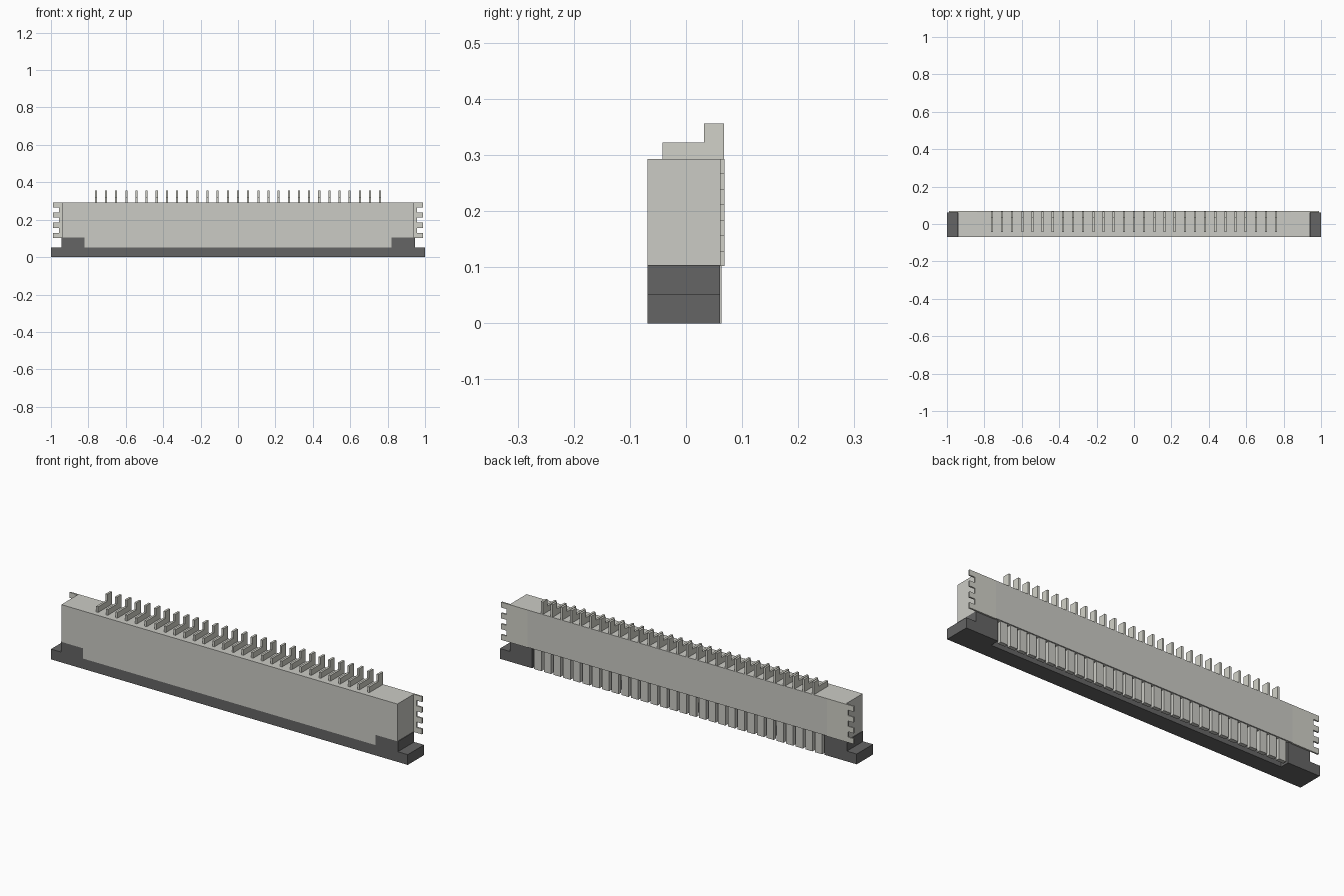
import bpy, bmesh
from mathutils import Vector

if "Cube" in bpy.data.objects:
    bpy.data.objects.remove(bpy.data.objects["Cube"])


def material(name, rgb):
    m = bpy.data.materials.new(name)
    m.diffuse_color = (*rgb, 1)
    m.use_nodes = True
    m.node_tree.nodes["Principled BSDF"].inputs["Base Color"].default_value = m.diffuse_color
    return m


LIGHT = material("housing_beige", (0.60, 0.60, 0.56))
DARK = material("flap_grey", (0.13, 0.13, 0.13))
METAL = material("metal_beige", (0.64, 0.64, 0.58))


def prism(bm, profile, axis, lo, hi):
    """Extrude a closed 2D profile along x (profile y,z), y (x,z) or z (x,y)."""
    def point(p, d):
        c = list(p)
        c.insert("xyz".index(axis), d)
        return Vector(c)
    face = bm.faces.new([bm.verts.new(point(p, lo)) for p in profile])
    out = bmesh.ops.extrude_face_region(bm, geom=[face])["geom"]
    shift = point((0, 0), hi - lo)
    bmesh.ops.translate(bm, vec=shift,
                        verts=[v for v in out if isinstance(v, bmesh.types.BMVert)])


def finish(bm, name, mat, mirror=False):
    bmesh.ops.recalc_face_normals(bm, faces=bm.faces)
    mesh = bpy.data.meshes.new(name)
    bm.to_mesh(mesh)
    bm.free()
    ob = bpy.data.objects.new(name, mesh)
    bpy.context.collection.objects.link(ob)
    mesh.materials.append(mat)
    if mirror:
        mod = ob.modifiers.new("mirror", 'MIRROR')
        mod.use_mirror_merge = False
    return ob


def rect(a0, a1, b0, b1):
    return [(a0, b0), (a1, b0), (a1, b1), (a0, b1)]


PINS, PITCH = 29, 0.0543
FRONT, BACK, TOP = -0.069, 0.069, 0.293

# housing: upper block with thicker back wall, narrowing to fit between the flap ends
bm = bmesh.new()
plan = [(-0.942, FRONT), (0.942, FRONT), (0.942, 0.061), (0.84, 0.061), (0.84, BACK),
        (-0.84, BACK), (-0.84, 0.061), (-0.942, 0.061)]
prism(bm, plan, "z", 0.104, TOP)
finish(bm, "housing", LIGHT)

bm = bmesh.new()
prism(bm, rect(-0.82, 0.82, 0.052, 0.104), "y", FRONT, 0.02)
finish(bm, "housing_lower_front", LIGHT)

# row of ribs hanging below the back wall, one slot per contact
bm = bmesh.new()
for i in range(PINS + 1):
    x = (i - PINS / 2) * PITCH
    prism(bm, rect(x - 0.02, x + 0.02, 0.0, 0.104), "y", 0.043, 0.063)
finish(bm, "back_ribs", LIGHT)

# dark flap: thin bar with raised stepped ends
bm = bmesh.new()
prism(bm, rect(-0.82, 0.82, 0.0, 0.052), "y", FRONT, 0.015)
finish(bm, "flap_bar", DARK)

bm = bmesh.new()
step = [(0.82, 0), (1.0, 0), (1.0, 0.052), (0.945, 0.052), (0.945, 0.104), (0.82, 0.104)]
prism(bm, step, "y", FRONT, 0.061)
finish(bm, "flap_end", DARK, mirror=True)

# solder tabs with four teeth on each outer edge
bm = bmesh.new()
tab = [(0.84, TOP), (0.84, 0.102)]
tooth, z = 0.0273, 0.102
for i in range(4):
    tab += [(0.988, z), (0.988, z + tooth)]
    z += tooth
    if i < 3:
        tab += [(0.957, z), (0.957, z + tooth)]
        z += tooth
prism(bm, tab, "y", 0.061, BACK)
finish(bm, "solder_tab", METAL, mirror=True)

# L-shaped contacts on the top
bm = bmesh.new()
contact = [(-0.042, 0.28), (BACK - 0.001, 0.28), (BACK - 0.001, 0.356), (0.032, 0.356),
           (0.032, 0.322), (-0.042, 0.322)]
for i in range(PINS):
    x = (i - (PINS - 1) / 2) * PITCH
    prism(bm, contact, "x", x - 0.0055, x + 0.0055)
finish(bm, "contacts", METAL)
